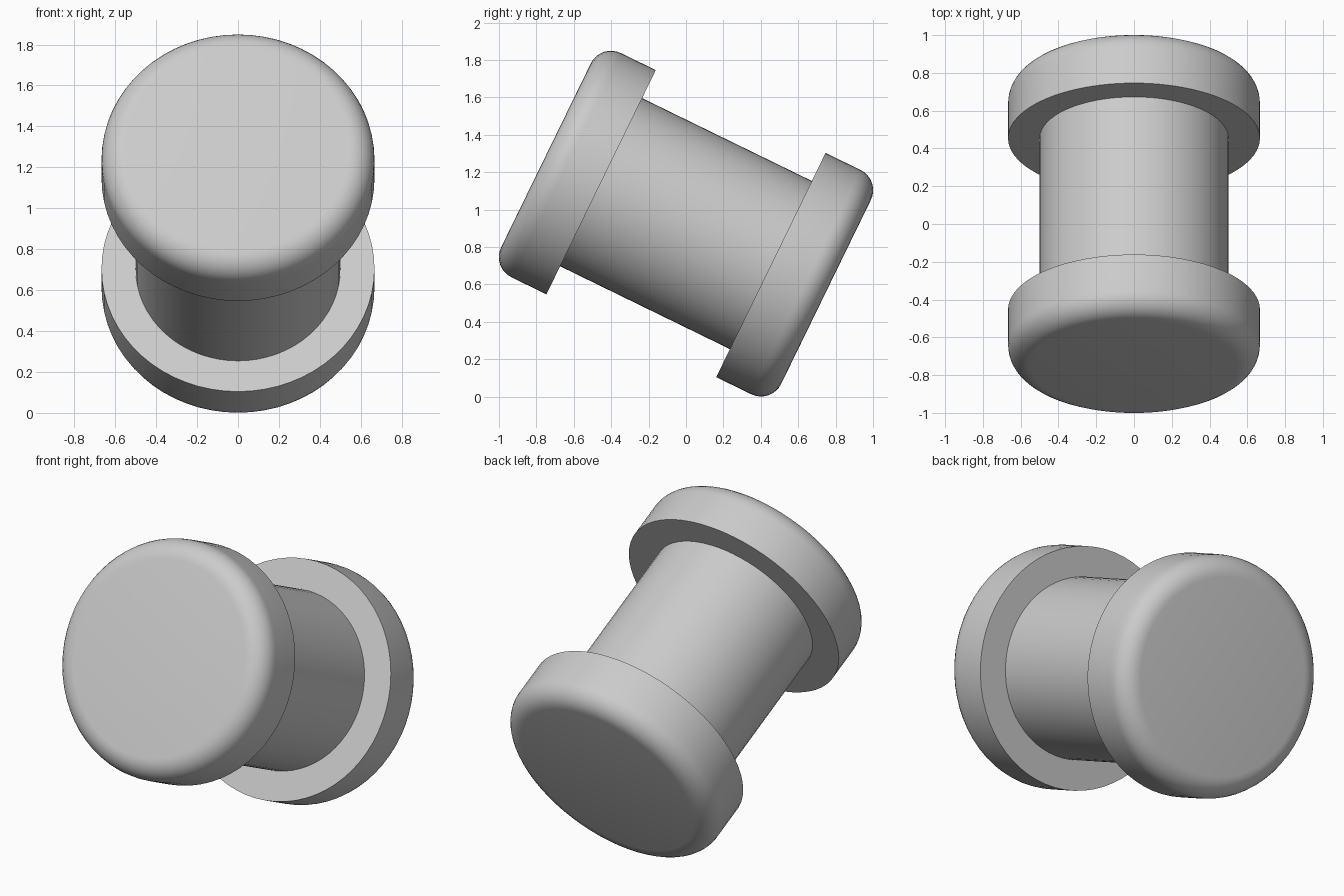
import bpy
import math
from mathutils import Matrix

cube = bpy.data.objects.get("Cube")
if cube:
    bpy.data.objects.remove(cube, do_unlink=True)

SEGMENTS = 64
CAP_RADIUS, SHAFT_RADIUS = 0.667, 0.5
INNER, OUTER = 0.505, 0.833      # cap faces measured from the middle of the axis
FILLET = 0.12

grey = bpy.data.materials.new("light_grey")
grey.use_nodes = True
colour = (0.6, 0.6, 0.6, 1)
grey.diffuse_color = colour
grey.node_tree.nodes["Principled BSDF"].inputs["Base Color"].default_value = colour

# Axis leans down towards the back
PLACE = Matrix.Translation((0, 0, 0.925)) @ Matrix.Rotation(math.radians(64), 4, 'X')


def lathe(name, profile, turn=0):
    """Revolve (radius, height) points around the axis, with flat end caps."""
    n = SEGMENTS
    verts = [(r * math.cos(2 * math.pi * i / n), r * math.sin(2 * math.pi * i / n), h)
             for r, h in profile for i in range(n)]
    faces = [(k * n + i, k * n + (i + 1) % n, (k + 1) * n + (i + 1) % n, (k + 1) * n + i)
             for k in range(len(profile) - 1) for i in range(n)]
    faces.append(tuple(reversed(range(n))))
    faces.append(tuple(range((len(profile) - 1) * n, len(profile) * n)))
    mesh = bpy.data.meshes.new(name)
    mesh.from_pydata(verts, [], faces)
    mesh.transform(PLACE @ Matrix.Rotation(turn, 4, 'X'))
    mesh.materials.append(grey)
    obj = bpy.data.objects.new(name, mesh)
    bpy.context.collection.objects.link(obj)
    bpy.ops.object.select_all(action='DESELECT')
    obj.select_set(True)
    bpy.context.view_layer.objects.active = obj
    bpy.ops.object.shade_smooth_by_angle(angle=math.radians(30))
    return obj


# Flanged caps with a rounded outer rim
cap = [(CAP_RADIUS, INNER)]
for step in range(9):
    a = math.pi / 2 * step / 8
    cap.append((CAP_RADIUS - FILLET + FILLET * math.cos(a),
                OUTER - FILLET + FILLET * math.sin(a)))
lathe("front_cap", cap)
lathe("back_cap", cap, math.pi)

# Cylindrical shaft, set slightly into both caps
lathe("shaft", [(SHAFT_RADIUS, -INNER - 0.02), (SHAFT_RADIUS, INNER + 0.02)])
